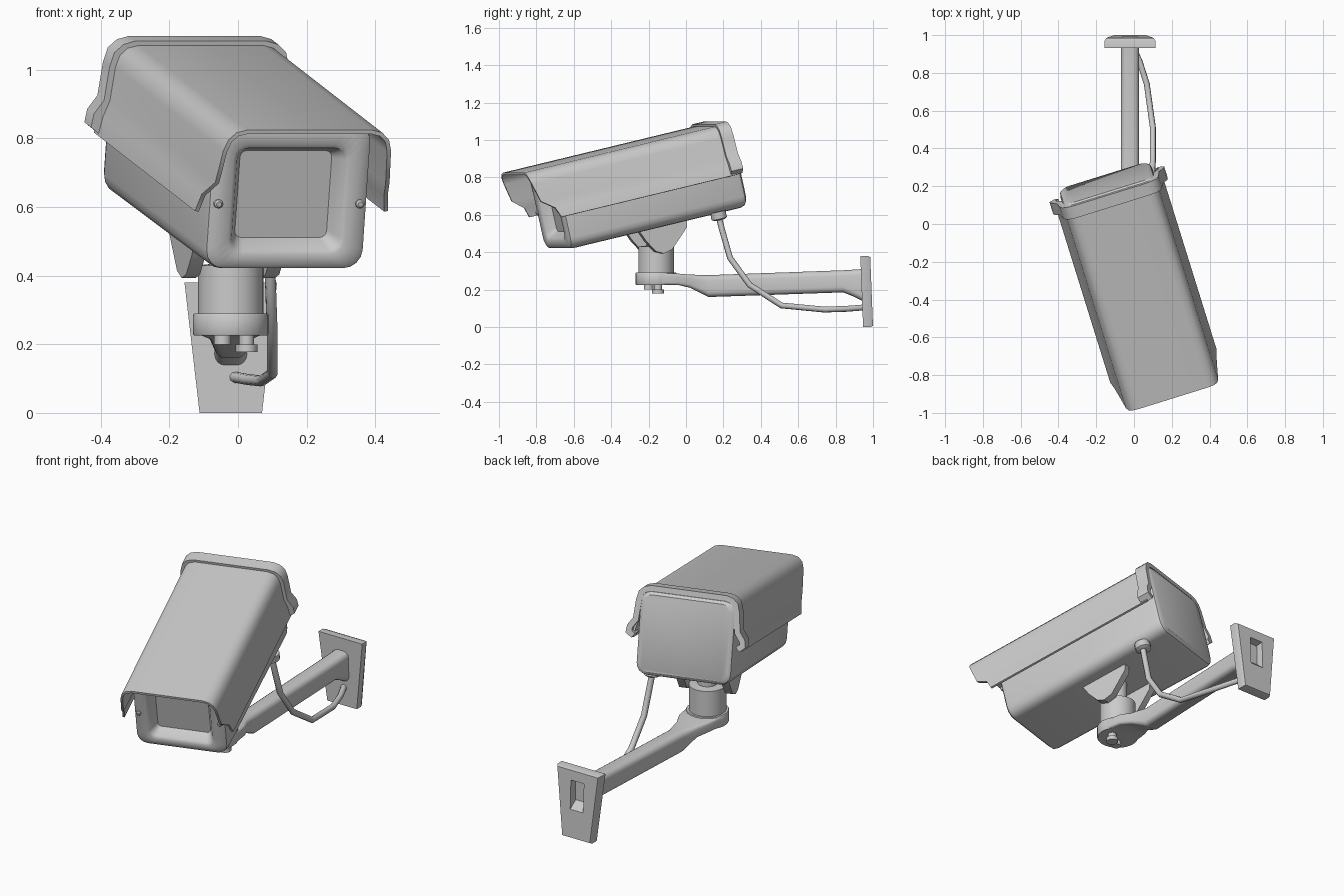
import bpy, bmesh, math
from mathutils import Matrix, Vector

if "Cube" in bpy.data.objects:
    bpy.data.objects.remove(bpy.data.objects["Cube"])

# Housing frame: local -y is the lens direction, origin at the front bottom edge
HOUSING = (Matrix.Translation((0.135, -0.685, 0.415))
           @ Matrix.Rotation(math.radians(17.3), 4, 'Z')
           @ Matrix.Rotation(math.radians(13), 4, 'X'))
WORLD = Matrix.Identity(4)
CX = -0.021  # centre line of the bracket


def finish(bm, name, matrix=WORLD, angle=35):
    bmesh.ops.recalc_face_normals(bm, faces=bm.faces)
    me = bpy.data.meshes.new(name)
    bm.to_mesh(me)
    bm.free()
    me.transform(matrix)
    me.shade_smooth()
    me.set_sharp_from_angle(angle=math.radians(angle))
    ob = bpy.data.objects.new(name, me)
    bpy.context.collection.objects.link(ob)
    return ob


def loft(name, rings, matrix=WORLD, angle=35):
    bm = bmesh.new()
    vs = [[bm.verts.new(p) for p in r] for r in rings]
    n = len(rings[0])
    for a, b in zip(vs, vs[1:]):
        for i in range(n):
            j = (i + 1) % n
            bm.faces.new((a[i], a[j], b[j], b[i]))
    bm.faces.new(vs[0])
    bm.faces.new(vs[-1])
    return finish(bm, name, matrix, angle)


def rrect(hw, z0, z1, r, y, cx=0, n=4):
    pts = []
    for k, (sx, z) in enumerate([(1, z1 - r), (-1, z1 - r), (-1, z0 + r), (1, z0 + r)]):
        for i in range(n + 1):
            a = math.pi / 2 * (k + i / n)
            pts.append((cx + sx * (hw - r) + r * math.cos(a), y, z + r * math.sin(a)))
    return pts


def cylinder(name, x, y, stack, n=24, matrix=WORLD):
    """Stack of (radius, z) rings about a vertical axis."""
    rings = [[(x + r * math.cos(2 * math.pi * i / n), y + r * math.sin(2 * math.pi * i / n), z)
              for i in range(n)] for r, z in stack]
    return loft(name, rings, matrix)


def shell(name, half, front, back, thick):
    """Open mirrored (x, z) profile swept along local y, with thickness."""
    prof = [(-x, z) for x, z in reversed(half)] + half
    ys = list(reversed(front)) + front
    bm = bmesh.new()
    a = [bm.verts.new((x, y, z)) for (x, z), y in zip(prof, ys)]
    b = [bm.verts.new((x, back, z)) for x, z in prof]
    for i in range(len(prof) - 1):
        bm.faces.new((a[i], a[i + 1], b[i + 1], b[i]))
    bmesh.ops.recalc_face_normals(bm, faces=bm.faces)
    bmesh.ops.solidify(bm, geom=bm.faces[:], thickness=thick)
    return finish(bm, name, HOUSING, 40)


# Housing body with recessed window
loft("housing_body", [
    rrect(0.14, 0.085, 0.345, 0.02, 0.06),
    rrect(0.145, 0.08, 0.35, 0.025, 0.05),
    rrect(0.165, 0.06, 0.365, 0.035, 0.008),
    rrect(0.178, 0.048, 0.378, 0.045, 0.0),
    rrect(0.222, 0.018, 0.422, 0.05, 0.0),
    rrect(0.238, 0.005, 0.436, 0.055, 0.01),
    rrect(0.244, 0.0, 0.44, 0.06, 0.03),
    rrect(0.255, 0.0, 0.44, 0.06, 0.985),
    rrect(0.249, 0.006, 0.436, 0.055, 1.008),
    rrect(0.232, 0.022, 0.422, 0.045, 1.02)], HOUSING)

# Sun hood with flared skirt and slanted front edge
shell("sun_hood",
      [(0.19, 0.455), (0.222, 0.447), (0.245, 0.425), (0.256, 0.39),
       (0.266, 0.29), (0.284, 0.24), (0.295, 0.185)],
      [-0.15, -0.15, -0.148, -0.14, -0.115, -0.05, -0.03], 0.985, 0.012)

# Rim band around the rear end of the hood
shell("rear_rim",
      [(0.2, 0.468), (0.236, 0.458), (0.262, 0.434), (0.274, 0.39),
       (0.284, 0.29), (0.312, 0.25), (0.318, 0.21), (0.285, 0.185)],
      [0.945] * 8, 1.012, 0.03)

# Window screws
for side in (-1, 1):
    m = HOUSING @ Matrix.Translation((side * 0.216, 0.0, 0.2)) @ Matrix.Rotation(math.pi / 2, 4, 'X')
    cylinder("window_screw", 0, 0, [(0.013, -0.01), (0.013, 0.006), (0.008, 0.01)], 12, m)

# Tilt ears under the body
ear = [(0.42, 0.01), (0.70, 0.01), (0.69, -0.035), (0.63, -0.09),
       (0.58, -0.135), (0.53, -0.145), (0.49, -0.125), (0.45, -0.06)]
for side in (-1, 1):
    loft("tilt_ear", [[(side * x, y, z) for y, z in ear] for x in (0.1, 0.142)], HOUSING)

# Post, knuckle and foot
cylinder("pivot_post", CX, -0.16, [(0.095, 0.28), (0.095, 0.43), (0.05, 0.435), (0.05, 0.56)])
cylinder("post_foot", CX, -0.16, [(0.107, 0.225), (0.11, 0.23), (0.11, 0.285), (0.107, 0.29)])
cylinder("foot_bolt_small", -0.045, -0.2, [(0.025, 0.2), (0.025, 0.23)], 12)
cylinder("foot_bolt_large", 0.025, -0.15, [(0.032, 0.178), (0.032, 0.2), (0.022, 0.2), (0.022, 0.23)], 12)

# Wall arm
loft("wall_arm", [
    rrect(0.105, 0.226, 0.286, 0.012, -0.13, CX),
    rrect(0.092, 0.224, 0.285, 0.014, -0.04, CX),
    rrect(0.066, 0.21, 0.28, 0.02, 0.02, CX),
    rrect(0.047, 0.16, 0.277, 0.03, 0.12, CX),
    rrect(0.047, 0.185, 0.303, 0.03, 0.84, CX),
    rrect(0.047, 0.165, 0.306, 0.03, 0.89, CX),
    rrect(0.047, 0.135, 0.31, 0.03, 0.95, CX)])


# Wall plate, tapered, with a slot in its back
def quad(top, bottom, z0, z1, y):
    return [(CX + x, y - 0.015 * (z / 0.38), z) for x, z in
            ((top, z1), (-top, z1), (-bottom, z0), (bottom, z0))]


loft("wall_plate", [
    quad(0.135, 0.091, 0.0, 0.38, 0.947),
    quad(0.135, 0.091, 0.0, 0.38, 0.985),
    quad(0.125, 0.085, 0.006, 0.374, 1.0),
    quad(0.04, 0.04, 0.16, 0.32, 1.0),
    quad(0.036, 0.036, 0.2, 0.312, 0.955)])

# Cable grommet and cable
cylinder("cable_grommet", 0, 0, [(0.03, -0.035), (0.042, -0.028), (0.042, 0.01)], 16,
         HOUSING @ Matrix.Translation(HOUSING.inverted() @ Vector((0.085, 0.172, 0.607))))
path = [(0.085, 0.172, 0.6), (0.088, 0.19, 0.53), (0.095, 0.235, 0.37), (0.1, 0.34, 0.225),
        (0.1, 0.51, 0.115), (0.068, 0.74, 0.093), (0.03, 0.86, 0.097), (-0.015, 0.96, 0.105)]
cu = bpy.data.curves.new("cable", 'CURVE')
cu.dimensions = '3D'
cu.bevel_depth = 0.016
cu.bevel_resolution = 2
cu.use_fill_caps = True
sp = cu.splines.new('POLY')
sp.points.add(len(path) - 1)
for p, co in zip(sp.points, path):
    p.co = (*co, 1)
bpy.context.collection.objects.link(bpy.data.objects.new("cable", cu))
